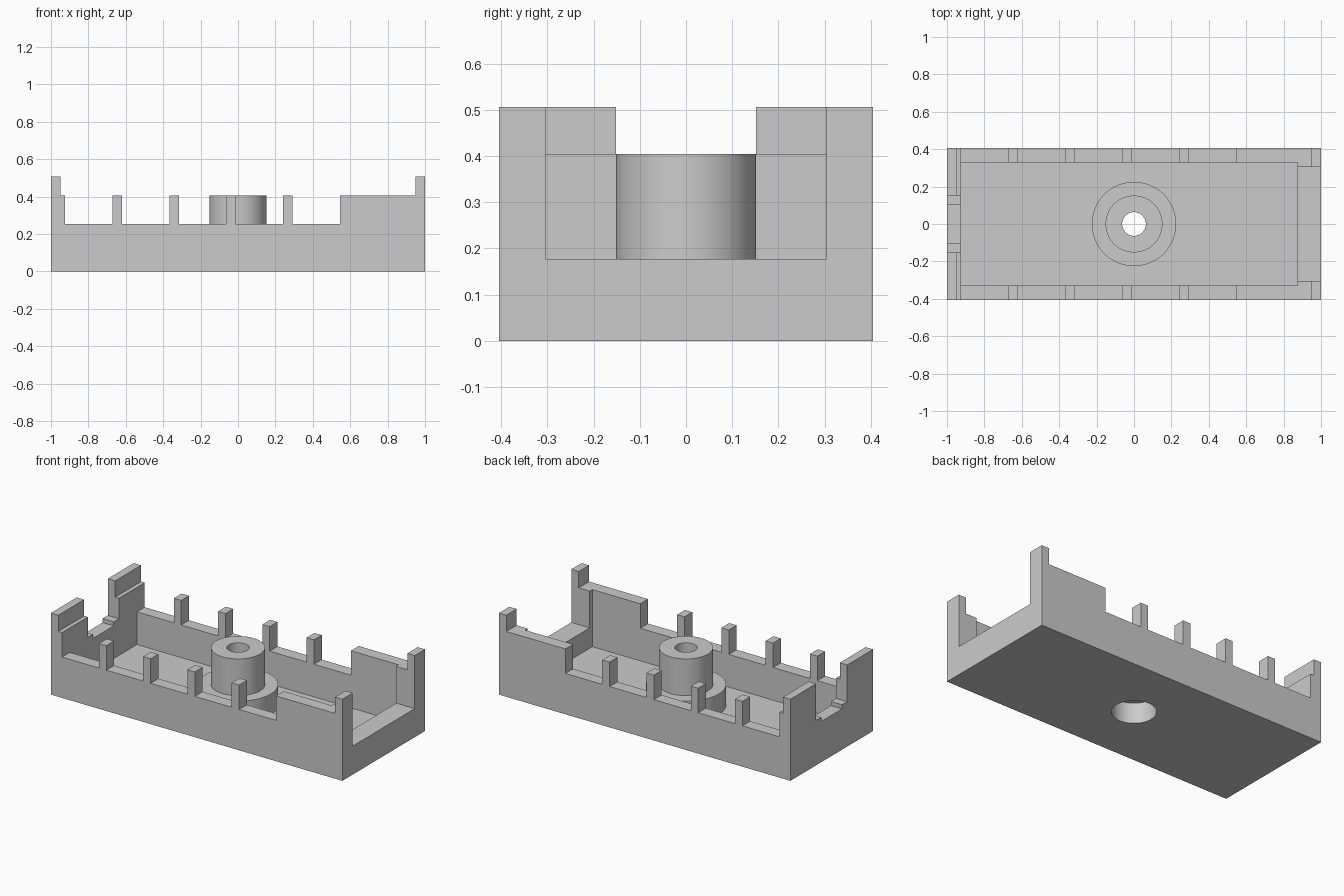
import bpy
import bmesh
import math

if "Cube" in bpy.data.objects:
    bpy.data.objects.remove(bpy.data.objects["Cube"], do_unlink=True)

U = 2 / 79           # design module: the tray is 79 modules long
HALF_W = 16 * U      # half depth of the tray
WALL = 10 * U        # low wall height
RIB = 16 * U         # rib and ledge height
TOP = 20 * U         # end post height
FLOOR = 2 * U        # floor thickness

gray = bpy.data.materials.new("plain gray")
gray.use_nodes = True
gray.diffuse_color = (0.6, 0.6, 0.6, 1)
gray.node_tree.nodes["Principled BSDF"].inputs["Base Color"].default_value = gray.diffuse_color


def finish(bm, name):
    bmesh.ops.recalc_face_normals(bm, faces=bm.faces)
    mesh = bpy.data.meshes.new(name)
    bm.to_mesh(mesh)
    bm.free()
    mesh.materials.append(gray)
    ob = bpy.data.objects.new(name, mesh)
    bpy.context.collection.objects.link(ob)
    return ob


def extrude_xz(name, points, y0, y1):
    bm = bmesh.new()
    face = bm.faces.new([bm.verts.new((x, y0, z)) for x, z in points])
    out = bmesh.ops.extrude_face_region(bm, geom=[face])
    moved = [v for v in out["geom"] if isinstance(v, bmesh.types.BMVert)]
    bmesh.ops.translate(bm, verts=moved, vec=(0, y1 - y0, 0))
    return finish(bm, name)


def box(name, x0, x1, half_y, z0, z1):
    return extrude_xz(name, [(x0, z0), (x1, z0), (x1, z1), (x0, z1)], -half_y, half_y)


def cylinder(name, radius, z0, z1):
    bm = bmesh.new()
    bmesh.ops.create_cone(bm, cap_ends=True, segments=96, radius1=radius,
                          radius2=radius, depth=z1 - z0)
    bmesh.ops.translate(bm, verts=bm.verts, vec=(0, 0, (z0 + z1) / 2))
    return finish(bm, name)


def combine(target, tool, operation):
    tool.hide_render = True
    mod = target.modifiers.new(tool.name, "BOOLEAN")
    mod.operation = operation
    mod.solver = "EXACT"
    mod.object = tool
    bpy.context.view_layer.objects.active = target
    bpy.ops.object.modifier_apply(modifier=mod.name)
    bpy.data.objects.remove(tool, do_unlink=True)


# Outer silhouette with stepped ends and ribs, extruded across the depth
end, ledge = -1 + 2 * U, -1 + 3 * U
outline = [(-1, 0), (-1, TOP), (end, TOP), (end, RIB), (ledge, RIB), (ledge, WALL)]
for i in range(4):
    x = -1 + (13 + 12 * i) * U
    outline += [(x, WALL), (x, RIB), (x + 2 * U, RIB), (x + 2 * U, WALL)]
block = -1 + 61 * U
outline += [(block, WALL), (block, RIB), (-end, RIB), (-end, TOP), (1, TOP), (1, 0)]
tray = extrude_xz("tray", outline, -HALF_W, HALF_W)

# Main cavity, wide open end, stepped notch in the other end
combine(tray, box("cavity", ledge, 1 - 5 * U, 13 * U, FLOOR, 1), "DIFFERENCE")
combine(tray, box("open_end", 0.8, 1.1, 12 * U, 7 * U, 1), "DIFFERENCE")
combine(tray, box("notch_wide", -1.1, -0.9, 6 * U, 11 * U, 1), "DIFFERENCE")
combine(tray, box("notch_narrow", -1.1, -0.9, 4 * U, WALL, 1), "DIFFERENCE")

# Central boss on a round pedestal
combine(tray, cylinder("pedestal", 8.9 * U, U, 7 * U), "UNION")
combine(tray, cylinder("boss", 6 * U, 1.5 * U, RIB), "UNION")

# Screw hole with a wider recess underneath
combine(tray, cylinder("recess", 4.9 * U, -0.1, 5 * U), "DIFFERENCE")
combine(tray, cylinder("screw_hole", 2.5 * U, -0.2, 0.6), "DIFFERENCE")

# Smooth round walls, crisp edges
bpy.ops.object.select_all(action="DESELECT")
tray.select_set(True)
bpy.context.view_layer.objects.active = tray
bpy.ops.object.shade_smooth_by_angle(angle=math.radians(30))
